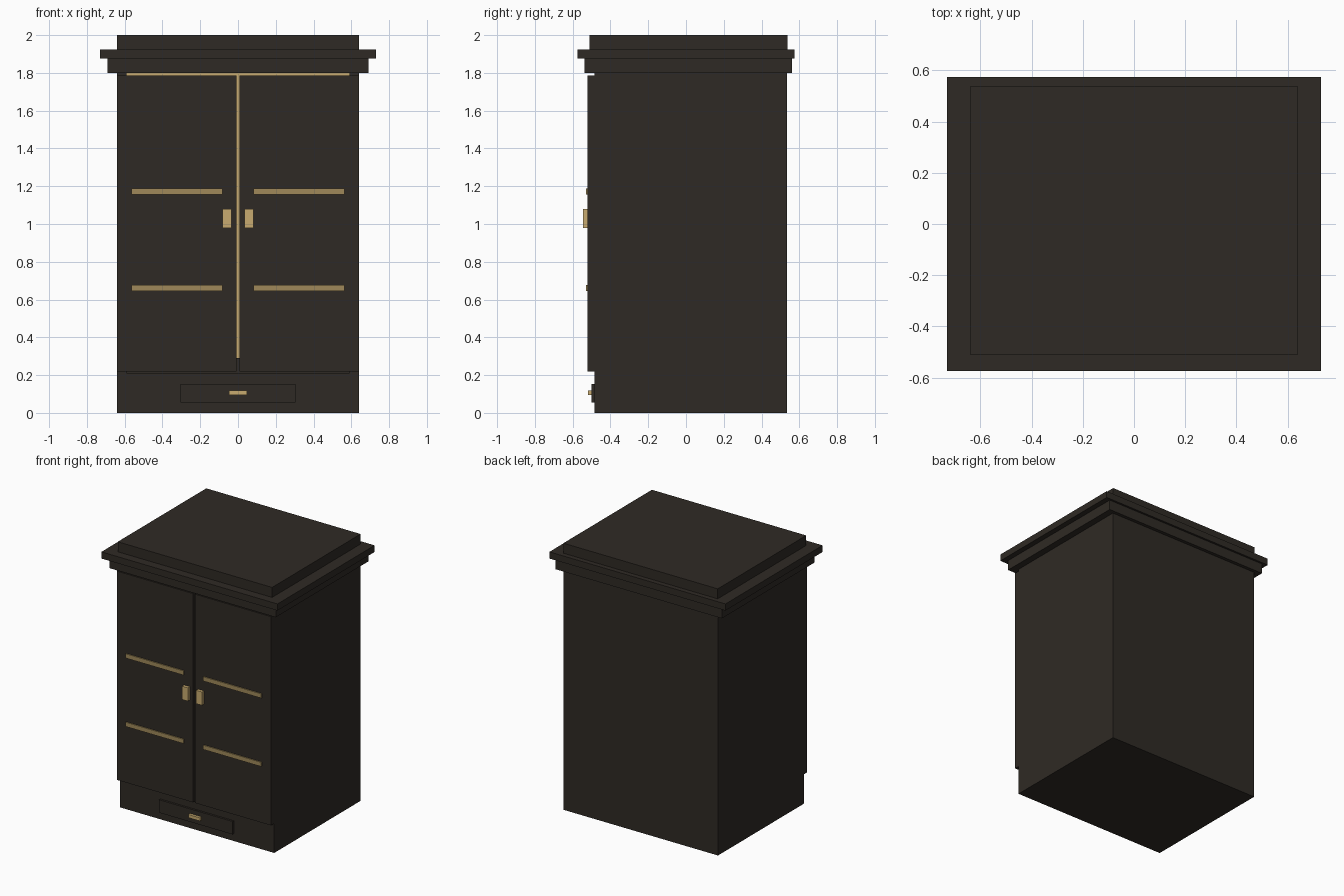
import bpy
import bmesh

if "Cube" in bpy.data.objects:
    bpy.data.objects.remove(bpy.data.objects["Cube"])


def material(name, rgb):
    m = bpy.data.materials.new(name)
    m.diffuse_color = (*rgb, 1.0)
    m.use_nodes = True
    m.node_tree.nodes["Principled BSDF"].inputs["Base Color"].default_value = m.diffuse_color
    return m


WOOD = material("dark_wood", (0.028, 0.023, 0.018))
BRASS = material("brass", (0.58, 0.41, 0.16))
TRIM = material("dull_brass", (0.35, 0.25, 0.10))


def box(name, x, y, z, mat=WOOD):
    """Axis-aligned box from (min, max) ranges."""
    bm = bmesh.new()
    bmesh.ops.create_cube(bm, size=1.0)
    for v in bm.verts:
        for i, (lo, hi) in enumerate((x, y, z)):
            v.co[i] *= hi - lo
    me = bpy.data.meshes.new(name)
    bm.to_mesh(me)
    bm.free()
    me.materials.append(mat)
    ob = bpy.data.objects.new(name, me)
    ob.location = [(lo + hi) / 2 for lo, hi in (x, y, z)]
    bpy.context.collection.objects.link(ob)
    return ob


def pair(name, x, y, z, mat=WOOD):
    """A box on the right and its mirror image on the left."""
    box(name + "_right", x, y, z, mat)
    box(name + "_left", (-x[1], -x[0]), y, z, mat)


FRONT, BACK, DOOR = -0.485, 0.535, -0.522

# Carcass: plinth, side panels, back, and the floor and lining seen through the gaps
box("plinth", (-0.64, 0.64), (FRONT, BACK), (0, 0.21))
pair("side_panel", (0.59, 0.64), (FRONT, BACK), (0.21, 1.80))
box("back_panel", (-0.59, 0.59), (0.49, BACK), (0.21, 1.80))
box("cabinet_floor", (-0.59, 0.59), (-0.46, 0.49), (0.21, 0.29))
box("back_lining", (-0.59, 0.59), (0.47, 0.49), (0.29, 1.80), BRASS)

# Stepped cornice
box("cornice_lower", (-0.69, 0.69), (-0.538, 0.56), (1.80, 1.875))
box("cornice_ledge", (-0.73, 0.73), (-0.575, 0.575), (1.875, 1.925))
box("cornice_cap", (-0.64, 0.64), (-0.51, 0.538), (1.925, 2.0))

# Doors with handles and inlaid strips
pair("door", (0.008, 0.64), (DOOR, FRONT), (0.22, 1.785))
pair("door_handle", (0.034, 0.082), (-0.545, DOOR), (0.98, 1.08), BRASS)
for label, z in (("lower", 0.66), ("upper", 1.173)):
    pair(label + "_strip", (0.082, 0.563), (-0.53, DOOR), (z - 0.016, z + 0.016), TRIM)

# Drawer in the plinth
box("drawer_front", (-0.305, 0.305), (-0.50, FRONT), (0.055, 0.152))
box("drawer_handle", (-0.048, 0.048), (-0.52, -0.50), (0.094, 0.118), BRASS)
